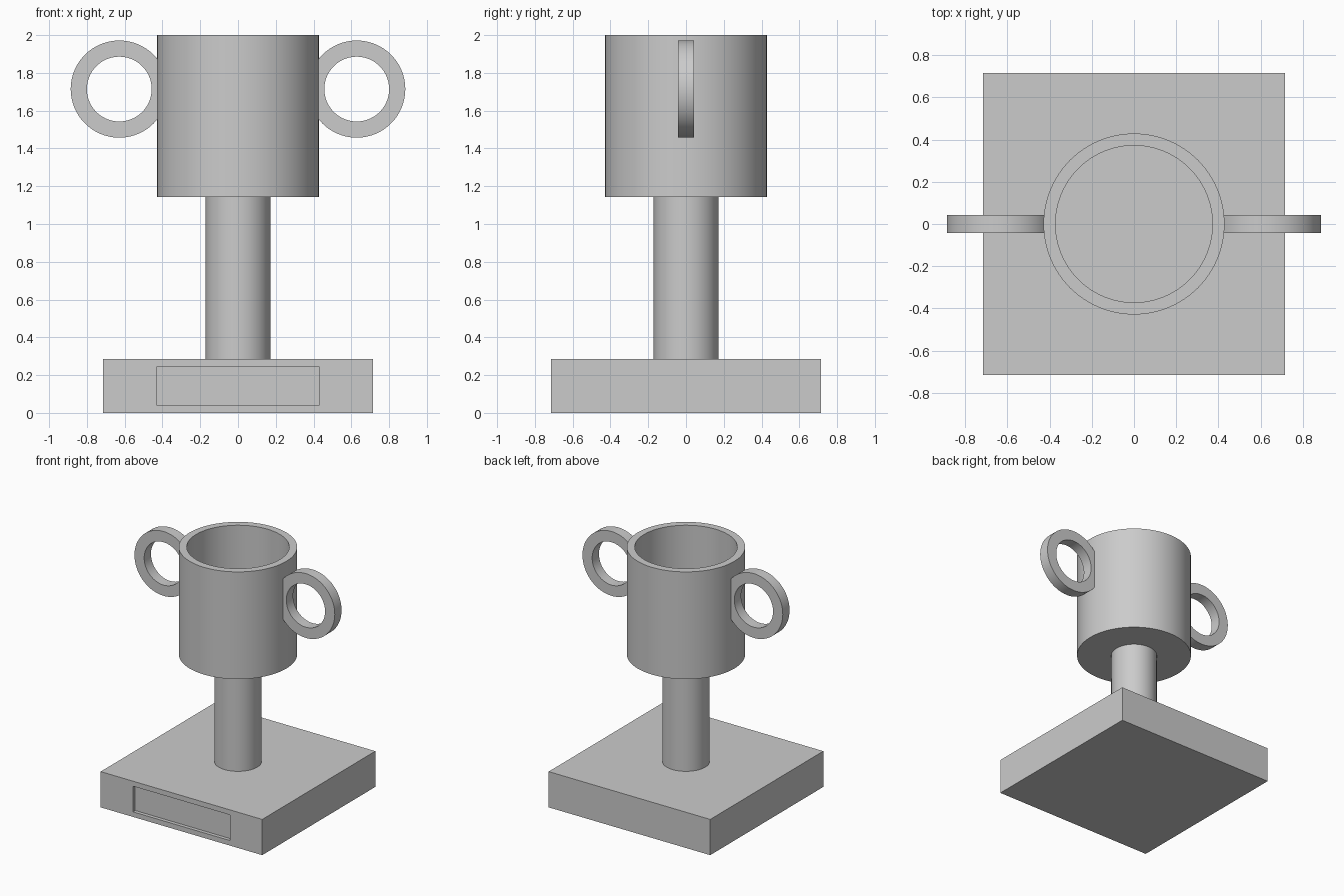
import bpy
import bmesh
import math
from mathutils import Matrix, Vector

U = 2 / 70  # design unit: the trophy is 70 units tall
SEGMENTS = 96

if "Cube" in bpy.data.objects:
    bpy.data.objects.remove(bpy.data.objects["Cube"], do_unlink=True)

grey = bpy.data.materials.new("plain grey")
grey.use_nodes = True
colour = (0.6, 0.6, 0.6, 1)
grey.diffuse_color = colour
grey.node_tree.nodes["Principled BSDF"].inputs["Base Color"].default_value = colour


def finish(name, bm, smooth=True):
    """Turn a bmesh in design units into a named object."""
    bmesh.ops.scale(bm, vec=(U, U, U), verts=bm.verts)
    bmesh.ops.recalc_face_normals(bm, faces=bm.faces)
    mesh = bpy.data.meshes.new(name)
    bm.to_mesh(mesh)
    bm.free()
    mesh.materials.append(grey)
    obj = bpy.data.objects.new(name, mesh)
    bpy.context.collection.objects.link(obj)
    if smooth:
        bpy.ops.object.select_all(action="DESELECT")
        obj.select_set(True)
        bpy.context.view_layer.objects.active = obj
        bpy.ops.object.shade_smooth_by_angle(angle=math.radians(30))
    return obj


def lathe(profile, closed=False):
    """Spin (radius, height) points around the z axis."""
    bm = bmesh.new()
    verts = [bm.verts.new((r, 0, z)) for r, z in profile]
    edges = [bm.edges.new(pair) for pair in zip(verts, verts[1:])]
    if closed:
        edges.append(bm.edges.new((verts[-1], verts[0])))
    bmesh.ops.spin(bm, geom=verts + edges, cent=(0, 0, 0), axis=(0, 0, 1),
                   angle=math.tau, steps=SEGMENTS, use_merge=True)
    bmesh.ops.remove_doubles(bm, verts=bm.verts, dist=0.001)
    return bm


# Square base with a shallow nameplate recess in the front
bm = bmesh.new()
bmesh.ops.create_cube(bm, size=1)
bmesh.ops.scale(bm, vec=(50, 50, 10), verts=bm.verts)
bmesh.ops.translate(bm, vec=(0, 0, 5), verts=bm.verts)
front = min(bm.faces, key=lambda f: f.calc_center_median().y)
bmesh.ops.inset_region(bm, faces=[front], thickness=2)
for v in front.verts:
    v.co.x = math.copysign(15, v.co.x)
rim = bmesh.ops.extrude_face_region(bm, geom=[front])
plate = [g for g in rim["geom"] if isinstance(g, bmesh.types.BMVert)]
bmesh.ops.translate(bm, vec=Vector((0, 1, 0)), verts=plate)
if front.is_valid:
    bmesh.ops.delete(bm, geom=[front], context="FACES_ONLY")
finish("base", bm, smooth=False)

# Round stem
finish("stem", lathe([(0, 10), (6, 10), (6, 40), (0, 40)]))

# Hollow straight-sided cup
finish("cup", lathe([(0, 40), (15, 40), (15, 70), (13, 70), (13, 42), (0, 42)]))

# Flat ring handles, standing upright and sunk into the cup wall
for side, name in ((1, "left_handle"), (-1, "right_handle")):
    bm = lathe([(6, -1.5), (9, -1.5), (9, 1.5), (6, 1.5)], closed=True)
    place = Matrix.Translation((22 * side, 0, 60)) @ Matrix.Rotation(math.pi / 2, 4, "X")
    bmesh.ops.transform(bm, matrix=place, verts=bm.verts)
    finish(name, bm)
